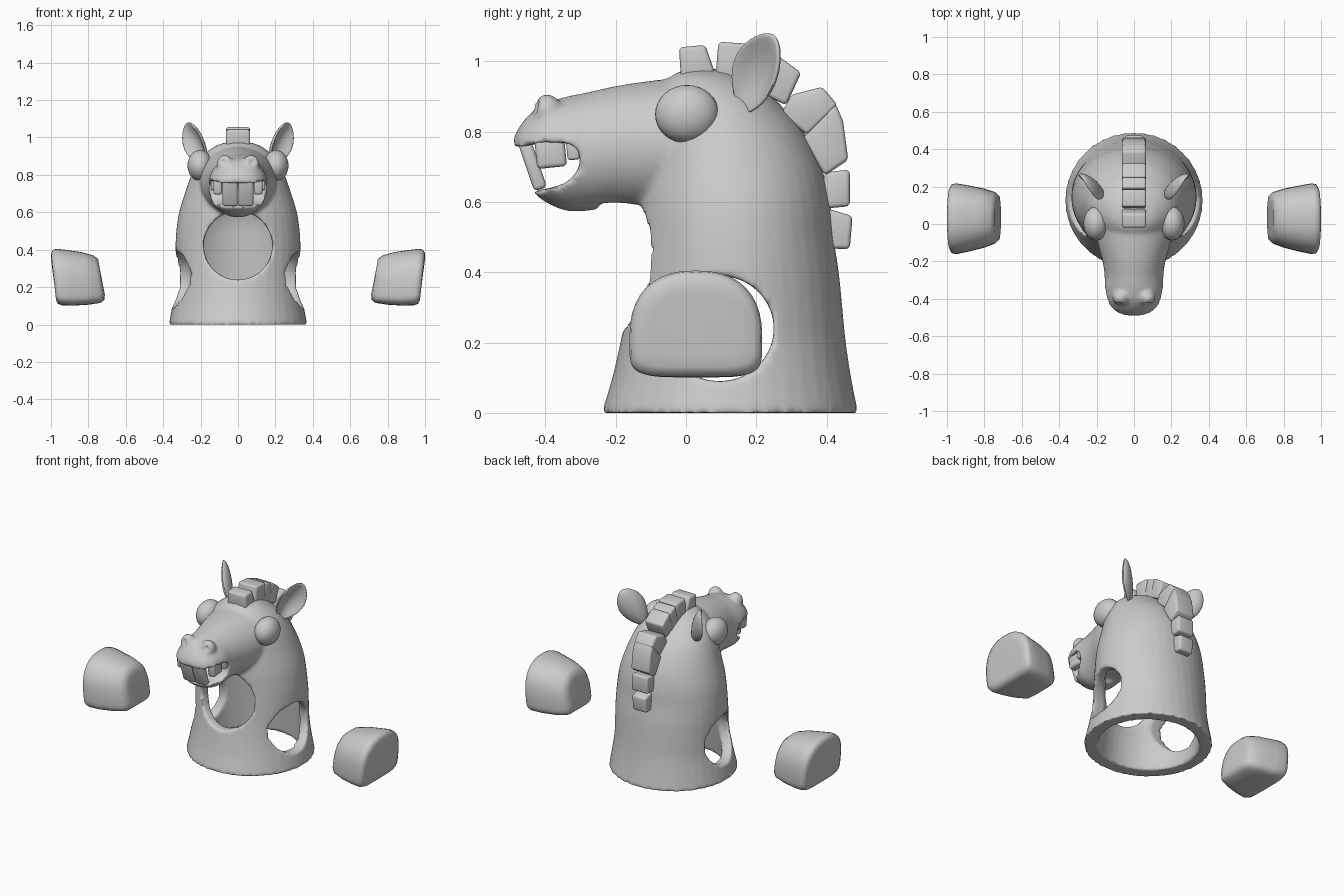
import bpy, bmesh, math
from mathutils import Vector

if "Cube" in bpy.data.objects:
    bpy.data.objects.remove(bpy.data.objects["Cube"])

grey = bpy.data.materials.new("plain grey")
grey.diffuse_color = (0.6, 0.6, 0.6, 1)
grey.use_nodes = True
grey.node_tree.nodes["Principled BSDF"].inputs["Base Color"].default_value = grey.diffuse_color


def activate(ob):
    bpy.ops.object.select_all(action='DESELECT')
    ob.select_set(True)
    bpy.context.view_layer.objects.active = ob


def make(name, bm):
    bmesh.ops.recalc_face_normals(bm, faces=bm.faces[:])
    me = bpy.data.meshes.new(name)
    bm.to_mesh(me)
    bm.free()
    me.materials.append(grey)
    ob = bpy.data.objects.new(name, me)
    bpy.context.collection.objects.link(ob)
    return ob


def apply(ob, kind, **settings):
    activate(ob)
    mod = ob.modifiers.new(kind.lower(), kind)
    for key, value in settings.items():
        setattr(mod, key, value)
    bpy.ops.object.modifier_apply(modifier=mod.name)


def smooth(ob, angle=40):
    activate(ob)
    bpy.ops.object.shade_smooth_by_angle(angle=math.radians(angle))


def loft(name, rings):
    """Skin a list of closed rings and cap both ends."""
    bm = bmesh.new()
    vs = [[bm.verts.new(p) for p in ring] for ring in rings]
    n = len(vs[0])
    for a, b in zip(vs, vs[1:]):
        for i in range(n):
            bm.faces.new((a[i], a[(i + 1) % n], b[(i + 1) % n], b[i]))
    bm.faces.new(vs[0])
    bm.faces.new(vs[-1])
    return make(name, bm)


def spline(rows, steps=4):
    """Smoothly interpolate rows of profile values."""
    rows = [Vector(r) for r in rows]
    out = []
    for i in range(len(rows) - 1):
        p0, p1, p2 = rows[max(i - 1, 0)], rows[i], rows[i + 1]
        p3 = rows[min(i + 2, len(rows) - 1)]
        for k in range(steps):
            t = k / steps
            out.append(0.5 * (2 * p1 + (p2 - p0) * t + (2 * p0 - 5 * p1 + 4 * p2 - p3) * t * t
                              + (3 * p1 - p0 - 3 * p2 + p3) * t ** 3))
    return out + [rows[-1]]


CIRCLE = [(math.cos(2 * math.pi * i / 40), math.sin(2 * math.pi * i / 40)) for i in range(40)]


def upright(name, rows):
    """Rows of z, front y, back y, half width."""
    return loft(name, [[(w * c, (f + b) / 2 + (b - f) / 2 * s, z) for c, s in CIRCLE]
                       for z, f, b, w in spline(rows)])


def ball(name, center, radii):
    bm = bmesh.new()
    bmesh.ops.create_uvsphere(bm, u_segments=32, v_segments=16, radius=1)
    for v in bm.verts:
        v.co = Vector(center) + Vector(a * b for a, b in zip(v.co, radii))
    return make(name, bm)


def combine(ob, other, operation):
    apply(ob, 'BOOLEAN', object=other, operation=operation, solver='EXACT')
    bpy.data.objects.remove(other)


# Neck and head, as one solid
body = upright("head_and_neck", [
    (0, -.24, .49, .37), (.1, -.21, .47, .352), (.2, -.187, .455, .338), (.3, -.168, .445, .336),
    (.4, -.155, .435, .335), (.5, -.145, .42, .33), (.6, -.14, .41, .315), (.7, -.13, .385, .285),
    (.8, -.12, .335, .25), (.87, -.1, .275, .215), (.92, -.08, .225, .17), (.96, -.04, .15, .11),
    (.978, 0, .1, .04)])
head_rows = [  # y, top, bottom, half width
    (.12, .965, .6, .21), (0, .955, .59, .208), (-.1, .945, .575, .195), (-.2, .93, .585, .168),
    (-.28, .912, .575, .157), (-.34, .9, .575, .16), (-.4, .882, .6, .15), (-.44, .855, .635, .128),
    (-.47, .82, .69, .095), (-.49, .785, .74, .04)]
head = loft("head", [[(w * c, y, (t + b) / 2 + (t - b) / 2 * s) for c, s in CIRCLE]
                     for y, t, b, w in spline(head_rows)])
combine(body, head, 'UNION')

# Nostril bumps with dents
for s in (-1, 1):
    combine(body, ball("nostril", (s * .07, -.395, .857), (.045, .042, .05)), 'UNION')
for s in (-1, 1):
    combine(body, ball("nostril_dent", (s * .078, -.438, .872), (.022, .025, .024)), 'DIFFERENCE')

# Mouth opening
mouth = [(-.6, .757), (-.47, .757), (-.40, .77), (-.34, .768), (-.31, .755), (-.30, .72),
         (-.31, .685), (-.34, .655), (-.385, .64), (-.43, .633), (-.6, .63)]
combine(body, loft("mouth", [[(x, y, z) for y, z in mouth] for x in (-.3, .3)]), 'DIFFERENCE')

# Hollow inside, face opening and arm openings
combine(body, upright("cavity", [
    (-.05, -.165, .415, .292), (.2, -.12, .395, .285), (.4, -.09, .375, .28),
    (.55, -.07, .355, .255), (.65, -.03, .31, .2), (.7, .05, .24, .1)]), 'DIFFERENCE')
combine(body, loft("face_opening", [[(.183 * c, y, .422 + .183 * s) for c, s in CIRCLE]
                                    for y in (-.25, .1)]), 'DIFFERENCE')
combine(body, loft("arm_openings", [[(x, .095 + .155 * c, .24 + .15 * s) for c, s in CIRCLE]
                                    for x in (-.5, .5)]), 'DIFFERENCE')

# Blend everything into one soft skin
apply(body, 'REMESH', mode='VOXEL', voxel_size=.011)
apply(body, 'SMOOTH', factor=.5, iterations=4)
smooth(body, 60)


def block(name, center, size, tilt=0, bevel=.012):
    bm = bmesh.new()
    bmesh.ops.create_cube(bm, size=1)
    for v in bm.verts:
        p = Vector(a * b for a, b in zip(v.co, size))
        c, s = math.cos(tilt), math.sin(tilt)
        v.co = Vector(center) + Vector((p.x, p.y * c - p.z * s, p.y * s + p.z * c))
    ob = make(name, bm)
    apply(ob, 'BEVEL', width=bevel, segments=3)
    smooth(ob)


# Teeth, eyes, ears and hooves on both sides
for s, side in ((-1, "left"), (1, "right")):
    block(side + "_front_tooth", (s * .042, -.437, .705), (.08, .038, .145), .33)
    block(side + "_side_tooth", (s * .108, -.385, .738), (.046, .085, .08), .1)
    block(side + "_back_tooth", (s * .128, -.322, .75), (.035, .035, .06), .1, .008)

    smooth(ball(side + "_eye", (s * .203, .003, .85), (.067, .091, .083)))

    # Ear: a flattened leaf with a cupped outer face
    bm = bmesh.new()
    bmesh.ops.create_uvsphere(bm, u_segments=32, v_segments=24, radius=1)
    base, tip = Vector((.17, .16, .855)), Vector((.278, .25, 1.078))
    axis = (tip - base).normalized()
    wide = Vector((.8, -.6, 0)).cross(axis).normalized()
    normal = axis.cross(wide)
    for v in bm.verts:
        c, b, a = v.co
        cup = (.045 * max(0, 1 - a * a - b * b) if c > 0 else 0)
        half = .078 * (1 - .22 * a * a) * (1.0 + .1 * a)
        p = (base + tip) / 2 + axis * a * .128 + wide * b * half
        p += normal * (c * .032 - cup + .02 * b * b)
        v.co = (s * p.x, p.y, p.z)
    smooth(make(side + "_ear", bm), 80)

    # Hoof: a domed section with a flat sole, widening outwards
    def hoof_ring(xb, xt, yc, hy, bottom, top):
        ring, mid = [], bottom + (top - bottom) * .36
        for c, t in CIRCLE:
            e = 2 / 2.4 if t > 0 else 2 / 5
            y = yc + hy * math.copysign(abs(c) ** e, c)
            h = top - mid if t > 0 else mid - bottom
            z = mid + h * math.copysign(abs(t) ** e, t)
            k = (z - bottom) / (top - bottom)
            ring.append((s * (xb + (xt - xb) * k), y, z))
        return ring
    hoof = loft(side + "_hoof", [
        hoof_ring(.712, .742, .033, .085, .16, .315),
        hoof_ring(.715, .747, .033, .118, .132, .348),
        hoof_ring(.735, .77, .033, .138, .116, .368),
        hoof_ring(.80, .83, .031, .16, .106, .386),
        hoof_ring(.88, .91, .029, .178, .101, .398),
        hoof_ring(.94, .965, .028, .189, .103, .405),
        hoof_ring(.962, .988, .028, .185, .11, .401),
        hoof_ring(.973, .999, .028, .165, .13, .383),
        hoof_ring(.975, 1.0, .028, .13, .16, .35)])
    smooth(hoof, 70)

# Mane: a row of rounded blocks given by their side corners (y, z)
mane = [
    ((-.02, 1.04), (.055, 1.047), (.085, .96), (-.013, .93)),
    ((.092, 1.056), (.185, 1.05), (.185, .93), (.083, .94)),
    ((.19, 1.045), (.25, 1.02), (.235, .88), (.16, .92)),
    ((.25, 1.025), (.328, .968), (.285, .875), (.215, .91)),
    ((.30, .905), (.388, .928), (.432, .875), (.345, .79), (.27, .85)),
    ((.425, .882), (.447, .83), (.462, .72), (.395, .675), (.33, .78)),
    ((.395, .685), (.466, .692), (.466, .588), (.38, .58)),
    ((.40, .582), (.474, .56), (.466, .466), (.40, .468))]
for i, corners in enumerate(mane):
    half = .064 if i < 6 else .056 - .008 * (i - 6)
    lock = loft("mane_block_%d" % (i + 1), [[(x, y, z) for y, z in corners] for x in (-half, half)])
    apply(lock, 'BEVEL', width=.012, segments=3)
    smooth(lock)
